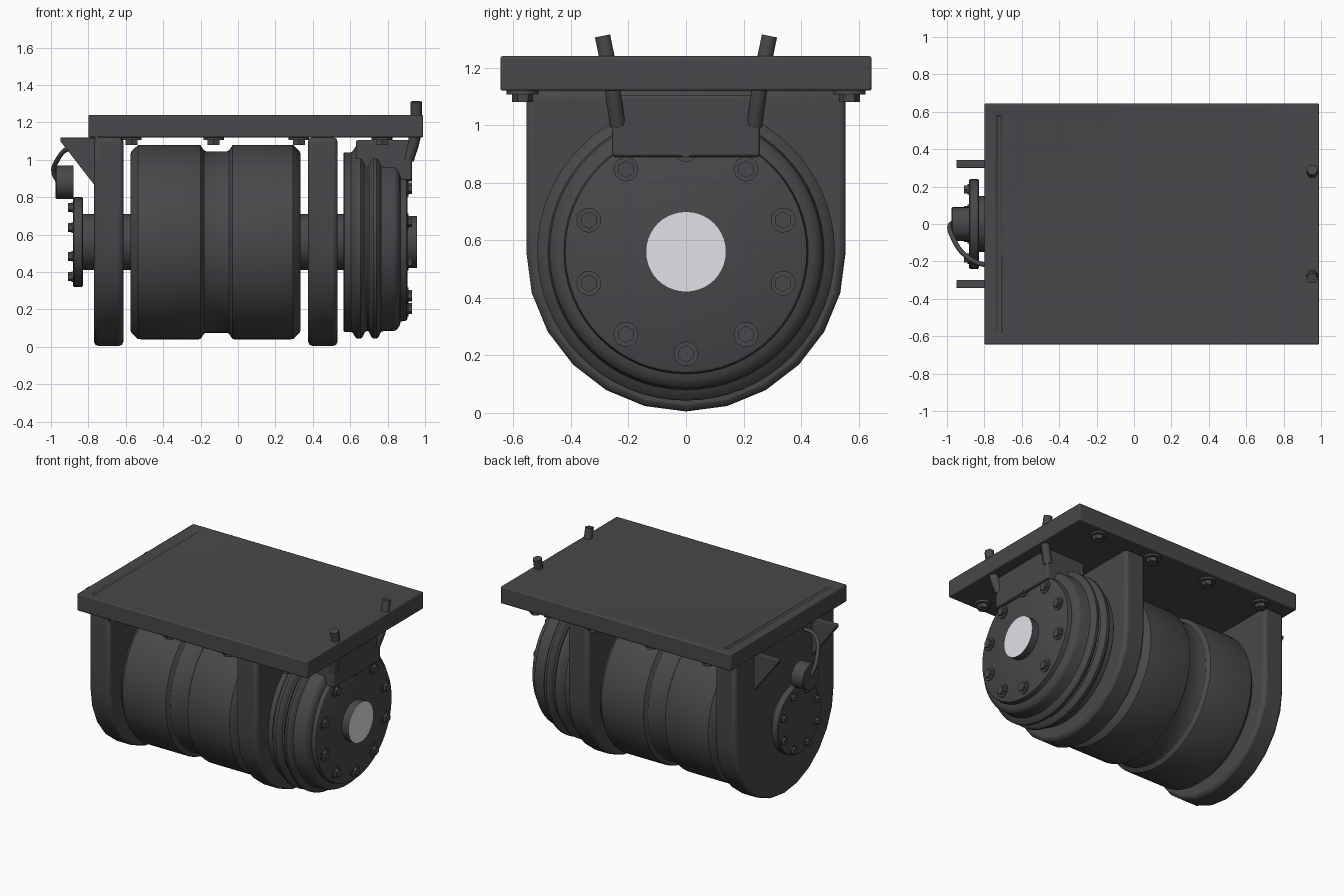
import bpy, bmesh, math
from mathutils import Vector, Matrix

cube = bpy.data.objects.get("Cube")
if cube:
    bpy.data.objects.remove(cube)

AXIS = 0.56  # height of the drum axis


def material(name, rgb):
    m = bpy.data.materials.new(name)
    m.use_nodes = True
    m.diffuse_color = (*rgb, 1)
    m.node_tree.nodes["Principled BSDF"].inputs["Base Color"].default_value = (*rgb, 1)
    return m


DARK = material("dark_grey", (0.065, 0.065, 0.071))
LIGHT = material("pale_grey", (0.78, 0.78, 0.82))


def finish(name, bm, bevel=0, segments=2, mat=DARK):
    bmesh.ops.recalc_face_normals(bm, faces=bm.faces)
    me = bpy.data.meshes.new(name)
    bm.to_mesh(me)
    bm.free()
    me.materials.append(mat)
    ob = bpy.data.objects.new(name, me)
    bpy.context.collection.objects.link(ob)
    bpy.ops.object.select_all(action='DESELECT')
    ob.select_set(True)
    bpy.context.view_layer.objects.active = ob
    bpy.ops.object.shade_smooth_by_angle(angle=math.radians(32))
    if bevel:
        b = ob.modifiers.new("edge_bevel", 'BEVEL')
        b.width, b.segments, b.limit_method = bevel, segments, 'ANGLE'
        b.angle_limit = math.radians(40)
    return ob


def box(name, lo, hi, bevel=0):
    lo, hi = Vector(lo), Vector(hi)
    bm = bmesh.new()
    bmesh.ops.create_cube(bm, size=1, matrix=Matrix.Translation((lo + hi) / 2)
                          @ Matrix.Diagonal((*(hi - lo), 1)))
    return finish(name, bm, bevel)


def lathe(name, profile, sides=64, y=0, z=AXIS):
    """Closed solid turned round an axis along x, from (x, radius) pairs."""
    bm = bmesh.new()
    rings = []
    for x, r in profile:
        rings.append([bm.verts.new((x, y + r * math.sin(a), z + r * math.cos(a)))
                      for a in (math.tau * i / sides for i in range(sides))])
    for a, b in zip(rings, rings[1:]):
        for i in range(sides):
            j = (i + 1) % sides
            bm.faces.new((a[i], a[j], b[j], b[i]))
    bm.faces.new(rings[0])
    bm.faces.new(rings[-1])
    return finish(name, bm)


def extrude(name, outline, direction, bevel=0):
    """Solid from a flat outline pushed along a direction."""
    bm = bmesh.new()
    f = bm.faces.new([bm.verts.new(p) for p in outline])
    new = bmesh.ops.extrude_face_region(bm, geom=[f])["geom"]
    bmesh.ops.translate(bm, vec=direction, verts=[v for v in new if isinstance(v, bmesh.types.BMVert)])
    return finish(name, bm, bevel)


def bolt(name, base, direction, head, washer, height):
    """Hex head on a thin round washer."""
    turn = Vector(direction).to_track_quat('Z', 'Y').to_matrix().to_4x4()
    bm = bmesh.new()
    for r, sides, h in ((washer, 20, height * 0.35), (head, 6, height)):
        bmesh.ops.create_cone(bm, cap_ends=True, segments=sides, radius1=r, radius2=r, depth=h,
                              matrix=Matrix.Translation(base) @ turn @ Matrix.Translation((0, 0, h / 2)))
    finish(name, bm)


def tube(name, points, radius, resolution):
    cu = bpy.data.curves.new(name, 'CURVE')
    cu.dimensions = '3D'
    cu.bevel_depth, cu.bevel_resolution, cu.use_fill_caps = radius, resolution, True
    cu.resolution_u = 5
    sp = cu.splines.new('BEZIER')
    sp.bezier_points.add(len(points) - 1)
    for bp, p in zip(sp.bezier_points, points):
        bp.co = p
        bp.handle_left_type = bp.handle_right_type = 'AUTO'
    cu.materials.append(DARK)
    bpy.context.collection.objects.link(bpy.data.objects.new(name, cu))


# Mounting plate with a shallow slot near one end
plate = box("mounting_plate", (-0.80, -0.645, 1.12), (0.99, 0.645, 1.24))
slot = box("slot_cutter", (-0.735, -0.58, 1.225), (-0.708, 0.58, 1.3))
slot.hide_render = True
slot.hide_viewport = True
cut = plate.modifiers.new("slot", 'BOOLEAN')
cut.operation, cut.object, cut.solver = 'DIFFERENCE', slot, 'EXACT'
b = plate.modifiers.new("edge_bevel", 'BEVEL')
b.width, b.segments, b.limit_method = 0.01, 2, 'ANGLE'

# Hanging brackets with rounded bottoms
for name, x in (("outer_bracket", -0.77), ("inner_bracket", 0.375)):
    R = 0.555
    outline = [(x, -R, 1.12)]
    outline += [(x, -R * math.cos(a), AXIS - R * math.sin(a))
                for a in (math.pi * i / 12 for i in range(13))]
    outline.append((x, R, 1.12))
    extrude(name, outline, (0.157, 0, 0), bevel=0.022)

# Drum and shaft
lathe("drum", [(-0.575, 0.47), (-0.57, 0.485), (-0.535, 0.518), (-0.52, 0.52), (-0.21, 0.52),
               (-0.20, 0.517), (-0.182, 0.49), (-0.17, 0.485), (-0.06, 0.485), (-0.048, 0.49),
               (-0.03, 0.517), (-0.02, 0.52), (0.28, 0.52), (0.295, 0.518), (0.33, 0.485), (0.335, 0.47)])
lathe("shaft", [(-0.85, 0.15), (0.60, 0.15)], 48)

# Ribbed end housing
lathe("ribbed_housing", [(0.565, 0.475), (0.57, 0.48), (0.605, 0.48), (0.615, 0.488), (0.63, 0.512),
                         (0.64, 0.517), (0.655, 0.517), (0.665, 0.51), (0.68, 0.48), (0.69, 0.475),
                         (0.70, 0.48), (0.715, 0.51), (0.725, 0.517), (0.74, 0.517), (0.75, 0.51),
                         (0.765, 0.48), (0.78, 0.475), (0.835, 0.475), (0.85, 0.468), (0.865, 0.445),
                         (0.87, 0.425), (0.90, 0.42), (0.905, 0.41)])
for i in range(10):
    a = math.tau * i / 10
    bolt("housing_bolt", (0.903, 0.355 * math.sin(a), AXIS - 0.355 * math.cos(a)),
         (1, 0, 0), 0.03, 0.043, 0.028)

# Hub with a pale end face
hub = lathe("hub", [(0.88, 0.14), (0.957, 0.14)], 40)
hub.data.materials.append(LIGHT)
for f in hub.data.polygons:
    if f.normal.x > 0.9:
        f.material_index = 1

# Junction box under the plate and its bent pins
box("junction_box", (0.63, -0.258, 0.89), (0.93, 0.258, 1.105), bevel=0.01)
for s in (-1, 1):
    tube("bent_pin", [(0.953, s * 0.29, 1.31), (0.953, s * 0.272, 1.22),
                      (0.945, s * 0.255, 1.12), (0.91, s * 0.238, 1.0)], 0.031, 1)

# Small flange with bolts
lathe("end_flange", [(-0.882, 0.235), (-0.877, 0.24), (-0.835, 0.24), (-0.83, 0.235)], 48)
for i in range(8):
    a = math.tau * (i + 0.5) / 8
    bolt("flange_bolt", (-0.88, 0.2 * math.sin(a), AXIS + 0.2 * math.cos(a)),
         (-1, 0, 0), 0.024, 0.028, 0.028)

# Cable connector and its cable
lathe("connector", [(-0.975, 0.085), (-0.97, 0.09), (-0.88, 0.09)], 32, z=0.88)
tube("cable", [(-0.96, 0.01, 0.88), (-0.985, -0.01, 0.93), (-0.965, -0.08, 1.0),
               (-0.91, -0.16, 1.06), (-0.83, -0.21, 1.08), (-0.76, -0.22, 1.08)], 0.013, 3)

# Triangular gussets
for s in (-1, 1):
    extrude("gusset", [(-0.95, s * 0.30, 1.12), (-0.95, s * 0.30, 1.10), (-0.76, s * 0.30, 0.855),
                       (-0.76, s * 0.30, 1.12)], (0, s * 0.043, 0), bevel=0.005)

# Bolts under the plate
for x in (-0.57, -0.13, 0.325, 0.77):
    for s in (-1, 1):
        bolt("plate_bolt", (x, s * 0.568, 1.121), (0, 0, -1), 0.037, 0.055, 0.041)
